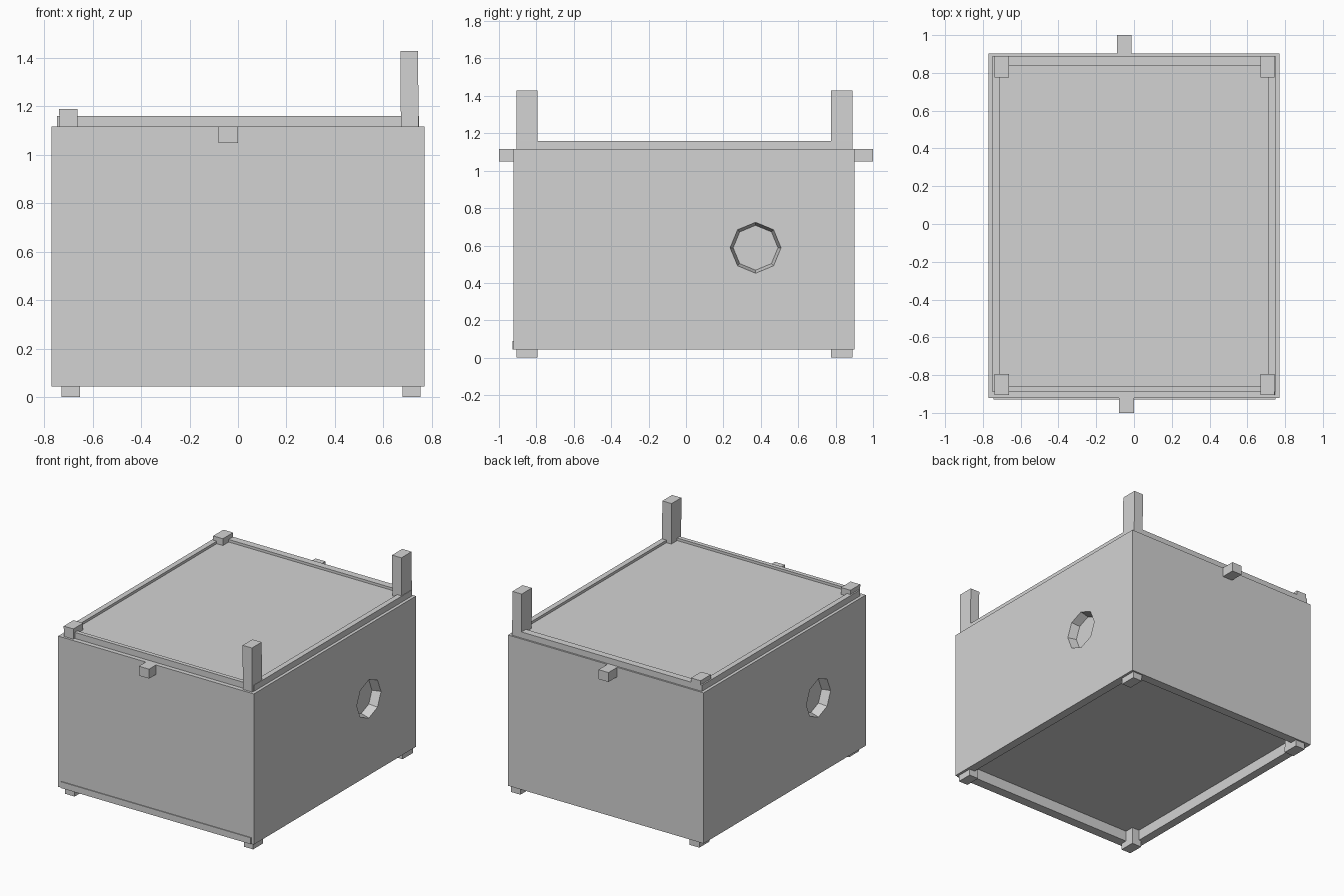
import bpy
import math

cube = bpy.data.objects.get("Cube")
if cube:
    bpy.data.objects.remove(cube, do_unlink=True)

grey = bpy.data.materials.new("plain grey")
grey.use_nodes = True
grey.diffuse_color = (0.65, 0.65, 0.65, 1)
grey.node_tree.nodes["Principled BSDF"].inputs["Base Color"].default_value = (0.65, 0.65, 0.65, 1)


def box(name, x, y, z, lean=0):
    """Box from (low, high) pairs on each axis; lean shifts its foot along x."""
    bpy.ops.mesh.primitive_cube_add(size=1)
    ob = bpy.context.object
    ob.name = name
    for v in ob.data.vertices:
        foot = v.co.z < 0
        v.co = [r[0] if c < 0 else r[1] for c, r in zip(v.co, (x, y, z))]
        if foot:
            v.co.x += lean
    ob.data.materials.append(grey)
    return ob


def cut_round_opening(ob, side, y, z):
    """Eight-sided opening through a side wall, narrowing inwards."""
    bpy.ops.mesh.primitive_cone_add(vertices=8, radius1=0.117, radius2=0.139, depth=0.08,
                                    location=(side * 0.74, y, z),
                                    rotation=(0, side * math.pi / 2, 0))
    cutter = bpy.context.object
    cutter.hide_render = True
    mod = ob.modifiers.new("opening", 'BOOLEAN')
    mod.operation = 'DIFFERENCE'
    mod.solver = 'EXACT'
    mod.object = cutter
    bpy.context.view_layer.objects.active = ob
    bpy.ops.object.modifier_apply(modifier=mod.name)
    bpy.data.objects.remove(cutter, do_unlink=True)


FRONT, BACK, SIDE = -0.922, 0.902, 0.77
WALL_Z, RAIL_Z = (0.045, 1.117), (1.117, 1.16)

# Side walls, each with a round opening, and the rails on top of them
for name, side, hole_y in (("left", 1, 0.372), ("right", -1, -0.39)):
    wall = box(f"{name}_wall", sorted((side * 0.71, side * SIDE)), (FRONT, BACK), WALL_Z)
    cut_round_opening(wall, side, hole_y, 0.588)
    box(f"{name}_rail", sorted((side * 0.71, side * 0.748)), (-0.89, 0.89), RAIL_Z)

# Front and back walls with their rails
box("front_wall", (-0.71, 0.71), (FRONT, -0.86), WALL_Z)
box("back_wall", (-0.71, 0.71), (0.84, BACK), WALL_Z)
box("front_rail", (-0.71, 0.71), (-0.89, -0.86), RAIL_Z)
box("back_rail", (-0.71, 0.71), (0.84, 0.89), RAIL_Z)

# Core whose top is the sunken lid, whose underside is the raised floor
box("core", (-0.71, 0.71), (-0.86, 0.84), (0.12, 1.142))

# Corner posts: tall on the left, short on the right, ending in feet below
for name, x, top in (("left", (0.67, 0.743), 1.43), ("right", (-0.738, -0.662), 1.19)):
    box(f"{name}_front_post", x, (-0.905, -0.795), (0, top), lean=0.01)
    box(f"{name}_back_post", x, (0.775, 0.89), (0, top), lean=0.01)

# Small handles and the thin strip low on the front
box("front_handle", (-0.08, 0.0), (-1.0, FRONT), (1.05, 1.117))
box("back_handle", (-0.09, -0.012), (BACK, 1.0), (1.05, 1.117))
box("front_strip", (-0.745, 0.75), (-0.928, FRONT), (0.045, 0.09))
